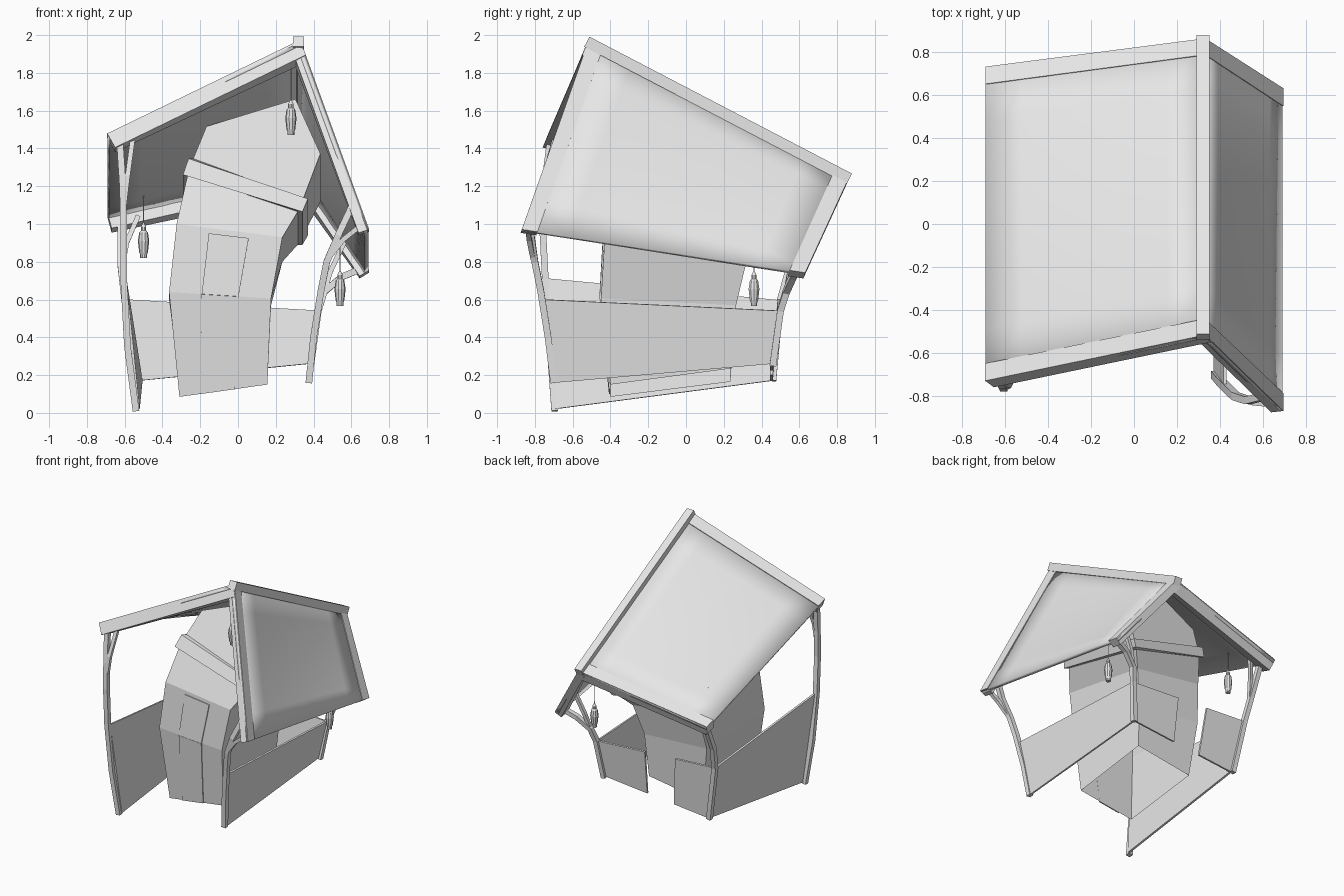
import bpy, bmesh
from math import cos, sin, pi, radians
from mathutils import Vector as V

cube = bpy.data.objects.get("Cube")
if cube:
    bpy.data.objects.remove(cube, do_unlink=True)

grey = bpy.data.materials.new("pale_grey")
grey.use_nodes = True
grey.diffuse_color = (0.8, 0.8, 0.8, 1)
grey.node_tree.nodes["Principled BSDF"].inputs["Base Color"].default_value = (0.8, 0.8, 0.8, 1)


def finish(name, bm, smooth=False, fix=True):
    if fix:
        bmesh.ops.recalc_face_normals(bm, faces=bm.faces[:])
    mesh = bpy.data.meshes.new(name)
    bm.to_mesh(mesh)
    bm.free()
    mesh.materials.append(grey)
    ob = bpy.data.objects.new(name, mesh)
    bpy.context.collection.objects.link(ob)
    if smooth:
        bpy.ops.object.select_all(action='DESELECT')
        ob.select_set(True)
        bpy.context.view_layer.objects.active = ob
        bpy.ops.object.shade_smooth_by_angle(angle=radians(35))
    return ob


def blend(c, u, v):
    """Point on the twisted patch with corners c, in order around it."""
    return c[0].lerp(c[1], u).lerp(c[3].lerp(c[2], u), v)


def slab(name, corners, thick, n=1, offset=-1):
    c = [V(p) for p in corners]
    bm = bmesh.new()
    g = [[bm.verts.new(blend(c, i / n, j / n)) for i in range(n + 1)] for j in range(n + 1)]
    for j in range(n):
        for i in range(n):
            bm.faces.new((g[j][i], g[j][i + 1], g[j + 1][i + 1], g[j + 1][i]))
    ob = finish(name, bm, n > 1, False)
    mod = ob.modifiers.new("thickness", 'SOLIDIFY')
    mod.thickness, mod.offset = thick, offset
    mod.use_even_offset = True
    return ob


def beam(name, points, width, ref=(0, 1, 0)):
    """Square section swept along a bent path."""
    p = [V(q) for q in points]
    bm = bmesh.new()
    rings = []
    for i, q in enumerate(p):
        t = (p[min(i + 1, len(p) - 1)] - p[max(i - 1, 0)]).normalized()
        a = t.cross(V(ref)).normalized() * width / 2
        b = t.cross(a)
        rings.append([bm.verts.new(q + a * s + b * r) for s, r in ((1, 1), (-1, 1), (-1, -1), (1, -1))])
    for lo, hi in zip(rings, rings[1:]):
        for k in range(4):
            bm.faces.new((lo[k], lo[k - 1], hi[k - 1], hi[k]))
    bm.faces.new(rings[0])
    bm.faces.new(rings[-1])
    return finish(name, bm)


def loft(name, rings, cuts=()):
    """Open tube through four-cornered rings, trimmed by planes."""
    bm = bmesh.new()
    loops = [[bm.verts.new(p) for p in r] for r in rings]
    for lo, hi in zip(loops, loops[1:]):
        for k in range(4):
            bm.faces.new((lo[k - 1], lo[k], hi[k], hi[k - 1]))
    for co, no in cuts:
        bmesh.ops.bisect_plane(bm, geom=bm.verts[:] + bm.edges[:] + bm.faces[:],
                               plane_co=co, plane_no=no, clear_outer=True)
    return finish(name, bm)


# Roof: two twisted slopes with edge boards and a ridge beam
roofs = {
    "right": [(-.69, -.73, 1.475), (.32, -.52, 1.965), (.32, .86, 1.245), (-.69, .73, 1.03)],
    "left": [(.33, -.52, 1.96), (.69, -.87, .97), (.69, .63, .74), (.33, .86, 1.24)],
}
cuts = []
for side, corners in roofs.items():
    c = [V(p) for p in corners]
    slab(side + "_roof", c, .025, 6)
    for end, v0, v1 in (("front", 0, .055), ("back", .945, 1)):
        strip = [blend(c, 0, v0), blend(c, 1, v0), blend(c, 1, v1), blend(c, 0, v1)]
        up = (strip[1] - strip[0]).cross(strip[3] - strip[0]).normalized() * .005
        slab(f"{side}_{end}_roof_board", [p + up for p in strip], .09 if side == "right" else .06)
    u, v = (.7, .4) if side == "right" else (.3, .4)
    du = blend(c, u + .1, v) - blend(c, u, v)
    dv = blend(c, u, v + .1) - blend(c, u, v)
    normal = du.cross(dv).normalized()
    cuts.append((blend(c, u, v) - normal * .04, normal))
beam("ridge_beam", [(.32, -.525, 1.965), (.32, .865, 1.24)], .06, (0, 0, 1))

# Tower: bent tube, rings as x left, x right, y front, y back, four heights
spec = [
    (-.31, .155, -.40, .235, .085, .15, .235, .165),
    (-.365, .175, -.45, .265, .64, .605, .57, .60),
    (-.325, .235, -.43, .32, 1.0, .93, .80, .88),
    (-.26, .325, -.33, .41, 1.29, 1.08, .90, 1.06),
    (-.03, .53, -.03, .50, 1.85, 1.62, 1.30, 1.50),
]
rings = [[V((l, f, a)), V((r, f, b)), V((r, k, c)), V((l, k, d))] for l, r, f, k, a, b, c, d in spec]
loft("tower", rings, cuts)

# Collar around the tower
low = [p.lerp(q, .1) for p, q in zip(rings[3], rings[2])]
high = [p.lerp(q, .1) for p, q in zip(rings[3], rings[4])]
mid = sum(rings[3], V()) / 4


def grow(ring, amount):
    return [p + V(((amount if p.x > mid.x else -amount), (amount if p.y > mid.y else -amount), 0)) for p in ring]


loft("tower_collar", [low, grow(low, .025), grow(high, .025), high])

# Door: thin plate over the two lower front faces
edges = [(.24, .63), (.32, .68), (.31, .69)]
rows = [[rings[i][0].lerp(rings[i][1], s) for s in e] for i, e in enumerate(edges)]
rows[2] = [p.lerp(q, .08) for p, q in zip(rows[2], rows[1])]
for name, a, b in (("lower", rows[0], rows[1]), ("upper", rows[1], rows[2])):
    slab(name + "_door", [a[0], a[1], b[1], b[0]], .008, 1, 1)

# Low walls, with a gap in the back wall
slab("left_wall", [(.385, -.69, .16), (.385, .46, .26), (.43, .5, .54), (.43, -.76, .60)], .015)
slab("right_wall", [(-.52, .46, .17), (-.535, -.69, .02), (-.605, -.735, .71), (-.60, .5, .595)], .015)
back = [V(p) for p in [(.385, .46, .26), (-.52, .46, .17), (-.60, .5, .60), (.43, .5, .54)]]
for name, s, e in (("left", 0, .41), ("right", .665, 1)):
    slab(name + "_back_wall", [blend(back, s, 0), blend(back, e, 0), blend(back, e, 1), blend(back, s, 1)], .015)

# Bent corner posts, each with a brace under the roof
posts = {
    "front_right": ([(-.54, -.695, .01), (-.585, -.72, .35), (-.605, -.745, .71), (-.605, -.76, 1.0),
                     (-.61, -.75, 1.2), (-.625, -.72, 1.43)],
                    [(-.605, -.76, 1.08), (-.585, -.75, 1.25), (-.555, -.69, 1.47)]),
    "front_left": ([(.375, -.70, .16), (.40, -.73, .4), (.44, -.77, .65), (.47, -.80, .80),
                    (.53, -.82, .94), (.61, -.80, 1.11)],
                   [(.48, -.81, .82), (.56, -.83, .92), (.66, -.84, 1.0)]),
    "back_left": ([(.385, .46, .25), (.425, .5, .54), (.455, .53, .64), (.55, .565, .72), (.67, .59, .77)],
                  [(.455, .53, .64), (.49, .55, .75), (.57, .57, .92)]),
    "back_right": ([(-.525, .46, .17), (-.60, .50, .60), (-.62, .55, .78), (-.62, .66, 1.03)],
                   [(-.615, .54, .76), (-.59, .58, .9), (-.53, .65, 1.04)]),
}
for name, (path, brace) in posts.items():
    beam(name + "_post", path, .035)
    beam(name + "_brace", brace, .026)

# Hanging lanterns: turned body on a thin cord
profile = [(.001, 0), (.018, 0), (.018, .018), (.023, .03), (.03, .09), (.023, .135), (.014, .145),
           (.014, .165), (.004, .185), (.002, .2)]
sides = 10
for name, x, y, z, top in (("front", .28, -.47, 1.47, 1.87), ("back_right", -.5, .44, .82, 1.18),
                           ("back_left", .54, .36, .565, 1.04)):
    bm = bmesh.new()
    loops = [[bm.verts.new((x + r * cos(2 * pi * k / sides), y + r * sin(2 * pi * k / sides), z + h))
              for k in range(sides)] for r, h in profile + [(.002, top - z)]]
    for lo, hi in zip(loops, loops[1:]):
        for k in range(sides):
            bm.faces.new((lo[k - 1], lo[k], hi[k], hi[k - 1]))
    finish(name + "_lantern", bm)
